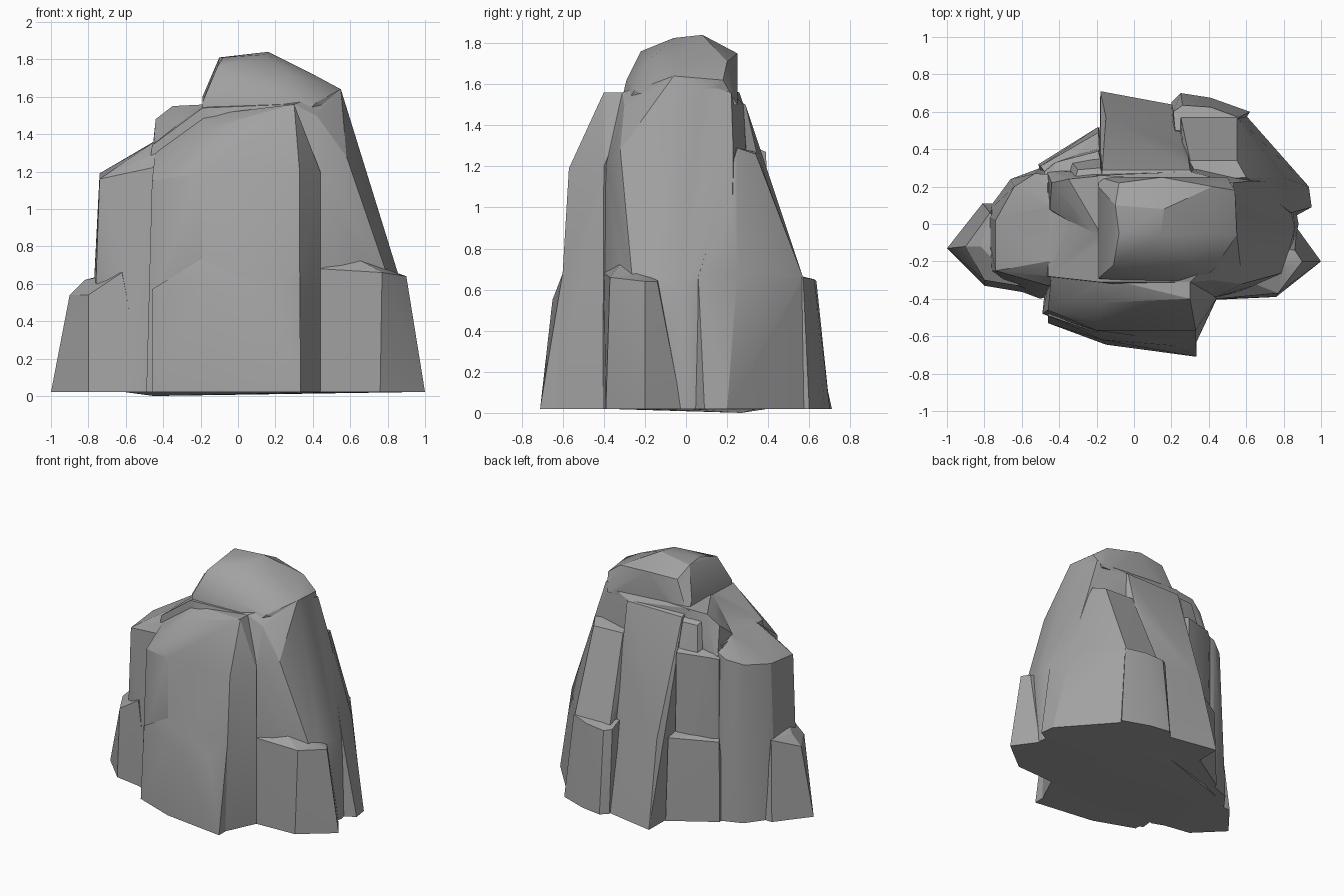
import bpy, bmesh, math

B = 0.02  # level of the flat underside
parts = []


def block(name, base, upper):
    """Convex rock chunk from a base outline and upper points."""
    bm = bmesh.new()
    for x, y in base:
        bm.verts.new((x, y, B))
    for p in upper:
        bm.verts.new(p)
    res = bmesh.ops.convex_hull(bm, input=bm.verts[:])
    junk = {g for g in res["geom_interior"] + res["geom_unused"]
            if isinstance(g, bmesh.types.BMVert) and g.is_valid}
    bmesh.ops.delete(bm, geom=list(junk), context='VERTS')
    bmesh.ops.recalc_face_normals(bm, faces=bm.faces[:])
    me = bpy.data.meshes.new(name)
    bm.to_mesh(me)
    bm.free()
    ob = bpy.data.objects.new(name, me)
    bpy.context.collection.objects.link(ob)
    parts.append(ob)
    return ob


# Central mass, leaning in towards the summit
rock = block("rock", [(-0.6, -0.3), (-0.6, 0.2), (0, 0.4), (0.6, 0.35), (0.84, 0.22),
                      (0.88, 0), (0.84, -0.2), (0.7, -0.33), (0.44, -0.4)],
             [(-0.45, 0.27, 0), (0.86, -0.02, 0.64), (0.8, -0.26, 0.64), (0.8, 0.22, 0.66),
              (0.64, -0.33, 0.7), (0.44, -0.39, 1.2), (0.66, -0.02, 1.27),
              (0.58, -0.32, 1.28), (0.62, 0.23, 1.27),
              (0.55, -0.06, 1.64), (0.42, -0.3, 1.5), (0.53, 0.22, 1.56),
              (0.3, -0.31, 1.56), (-0.19, -0.31, 1.54), (-0.46, -0.28, 1.34),
              (-0.46, 0.22, 1.34), (-0.19, 0.26, 1.56), (0.3, 0.28, 1.5)])

# Rounded summit
block("summit", [], [(-0.19, -0.3, 1.45), (0.3, -0.33, 1.45), (0.56, -0.1, 1.5), (0.5, 0.25, 1.5),
                     (-0.19, 0.25, 1.5), (-0.19, -0.29, 1.57), (-0.11, -0.22, 1.76), (-0.19, 0.2, 1.6),
                     (-0.1, 0.1, 1.81), (-0.08, -0.05, 1.81), (0.14, -0.06, 1.825),
                     (0.16, 0.08, 1.84), (0.15, 0.25, 1.75), (-0.08, 0.22, 1.74), (0.42, 0.2, 1.71),
                     (0.28, -0.18, 1.72), (0.2, -0.29, 1.62), (0.42, -0.05, 1.71),
                     (0.42, -0.25, 1.57), (0.55, -0.06, 1.64), (0.54, 0.18, 1.62)])

# Tall front buttress and its lower slab
block("front_buttress", [(-0.46, -0.2), (-0.49, -0.48), (-0.17, -0.6), (0.33, -0.64),
                         (0.44, -0.405), (0.3, -0.2)],
      [(-0.46, -0.46, 1.15), (-0.2, -0.57, 1.19), (0.33, -0.57, 1.19), (0.44, -0.4, 1.2),
       (-0.4, -0.42, 1.25), (-0.2, -0.52, 1.28), (0.33, -0.51, 1.28), (0.3, -0.4, 1.56),
       (-0.17, -0.42, 1.43), (-0.19, -0.28, 1.5), (0.3, -0.25, 1.56),
       (-0.44, -0.25, 1.32)])
block("front_slab", [(-0.46, -0.4), (-0.46, -0.53), (-0.15, -0.645), (0.335, -0.71), (0.335, -0.5)],
      [(-0.46, -0.49, 0.57), (-0.2, -0.58, 0.73), (0.33, -0.6, 0.68), (0.21, -0.65, 0.55),
       (-0.17, -0.62, 0.6)])

# Left column, shoulder and foot
block("left_column", [(-0.78, -0.25), (-0.8, 0.05), (-0.66, 0.24), (-0.5, 0.3), (-0.2, 0.2),
                      (-0.2, -0.3), (-0.5, -0.4), (-0.66, -0.34)],
      [(-0.74, -0.25, 1.16), (-0.74, 0.02, 1.19), (-0.64, 0.2, 1.22), (-0.53, 0.27, 1.26),
       (-0.58, -0.29, 1.2), (-0.46, -0.33, 1.22), (-0.46, -0.2, 1.35), (-0.45, 0.1, 1.36),
       (-0.2, 0.25, 1.42), (-0.2, -0.3, 1.42)])
block("left_shoulder", [], [(-0.46, 0.04, 1.2), (-0.47, 0.29, 1.2), (-0.1, 0.29, 1.2),
                            (-0.1, -0.1, 1.2), (-0.45, 0.08, 1.37), (-0.44, 0.22, 1.48),
                            (-0.35, 0.24, 1.55), (-0.15, 0.26, 1.56), (-0.32, 0.08, 1.51),
                            (-0.15, -0.1, 1.56)])
block("left_foot", [(-1, -0.13), (-0.81, 0.11), (-0.74, 0.11), (-0.5, -0.1), (-0.5, -0.38),
                    (-0.66, -0.35), (-0.8, -0.33)],
      [(-0.9, -0.12, 0.54), (-0.8, -0.3, 0.54), (-0.62, -0.33, 0.66), (-0.82, -0.12, 0.62),
       (-0.77, 0.06, 0.62), (-0.6, -0.1, 0.68)])

# Front right foot
block("right_front_foot", [(0.44, -0.1), (0.44, -0.405), (0.76, -0.39), (1, -0.2), (0.87, -0.02)],
      [(0.44, -0.4, 0.68), (0.77, -0.37, 0.66), (0.62, -0.31, 0.74), (0.9, -0.2, 0.64),
       (0.86, -0.14, 0.64), (0.45, -0.1, 0.7)])

# Back right buttress sweeping down to the base, and its foot
block("back_right_buttress", [(0.22, 0.2), (0.22, 0.6), (0.59, 0.59), (0.935, 0.2),
                              (0.95, 0.09), (0.84, 0.03)],
      [(0.25, 0.57, 0.66), (0.55, 0.57, 0.66), (0.3, 0.34, 1.27), (0.55, 0.34, 1.26),
       (0.6, 0.25, 1.29), (0.27, 0.22, 1.3), (0.8, 0.25, 0.68), (0.84, 0.06, 0.66)])
block("back_right_foot", [(0.2, 0.4), (0.2, 0.65), (0.25, 0.7), (0.41, 0.675), (0.62, 0.6), (0.5, 0.4)],
      [(0.21, 0.6, 0.65), (0.26, 0.635, 0.64), (0.41, 0.625, 0.65), (0.56, 0.57, 0.66),
       (0.22, 0.5, 0.68), (0.5, 0.48, 0.68)])

# Back ridge, back left column and ledge
block("back_ridge", [(-0.19, 0.1), (-0.18, 0.71), (0.25, 0.63), (0.4, 0.1)],
      [(-0.15, 0.57, 0.66), (-0.08, 0.43, 1.07), (0.25, 0.4, 1.1), (-0.18, 0.4, 1.1),
       (-0.17, 0.29, 1.5), (0.3, 0.29, 1.5), (0.35, 0.2, 1.53), (-0.18, 0.2, 1.55)])
block("back_left_column", [(-0.46, 0.15), (-0.48, 0.29), (-0.19, 0.41), (-0.1, 0.15)],
      [(-0.48, 0.28, 1.25), (-0.42, 0.33, 1.27), (-0.19, 0.39, 1.27),
       (-0.46, 0.2, 1.3), (-0.15, 0.2, 1.35)])
block("back_left_spur", [], [(-0.37, 0.2, 1.2), (-0.34, 0.34, 1.2), (-0.18, 0.37, 1.2), (-0.1, 0.2, 1.2),
                             (-0.3, 0.29, 1.47), (-0.18, 0.3, 1.47), (-0.33, 0.2, 1.52), (-0.15, 0.2, 1.54)])
block("back_left_ledge", [(-0.5, 0.2), (-0.51, 0.32), (-0.19, 0.52), (-0.12, 0.2)],
      [(-0.5, 0.31, 0.63), (-0.19, 0.49, 0.65), (-0.18, 0.3, 0.68), (-0.46, 0.25, 0.66)])

# Fuse the chunks into one boulder
for ob in parts[1:]:
    mod = rock.modifiers.new("join_" + ob.name, 'BOOLEAN')
    mod.operation = 'UNION'
    mod.solver = 'EXACT'
    mod.object = ob
bpy.context.view_layer.update()
fused = bpy.data.meshes.new_from_object(
    rock.evaluated_get(bpy.context.evaluated_depsgraph_get()))
rock.modifiers.clear()
rock.data = fused
for ob in parts[1:]:
    bpy.data.objects.remove(ob)

# Dark grey stone
stone = bpy.data.materials.new("dark_stone")
stone.diffuse_color = (0.36, 0.36, 0.36, 1)
rock.data.materials.clear()
rock.data.materials.append(stone)

# Soft shading on shallow bends, crisp elsewhere
bpy.context.view_layer.objects.active = rock
rock.select_set(True)
bpy.ops.object.shade_smooth_by_angle(angle=math.radians(25))
